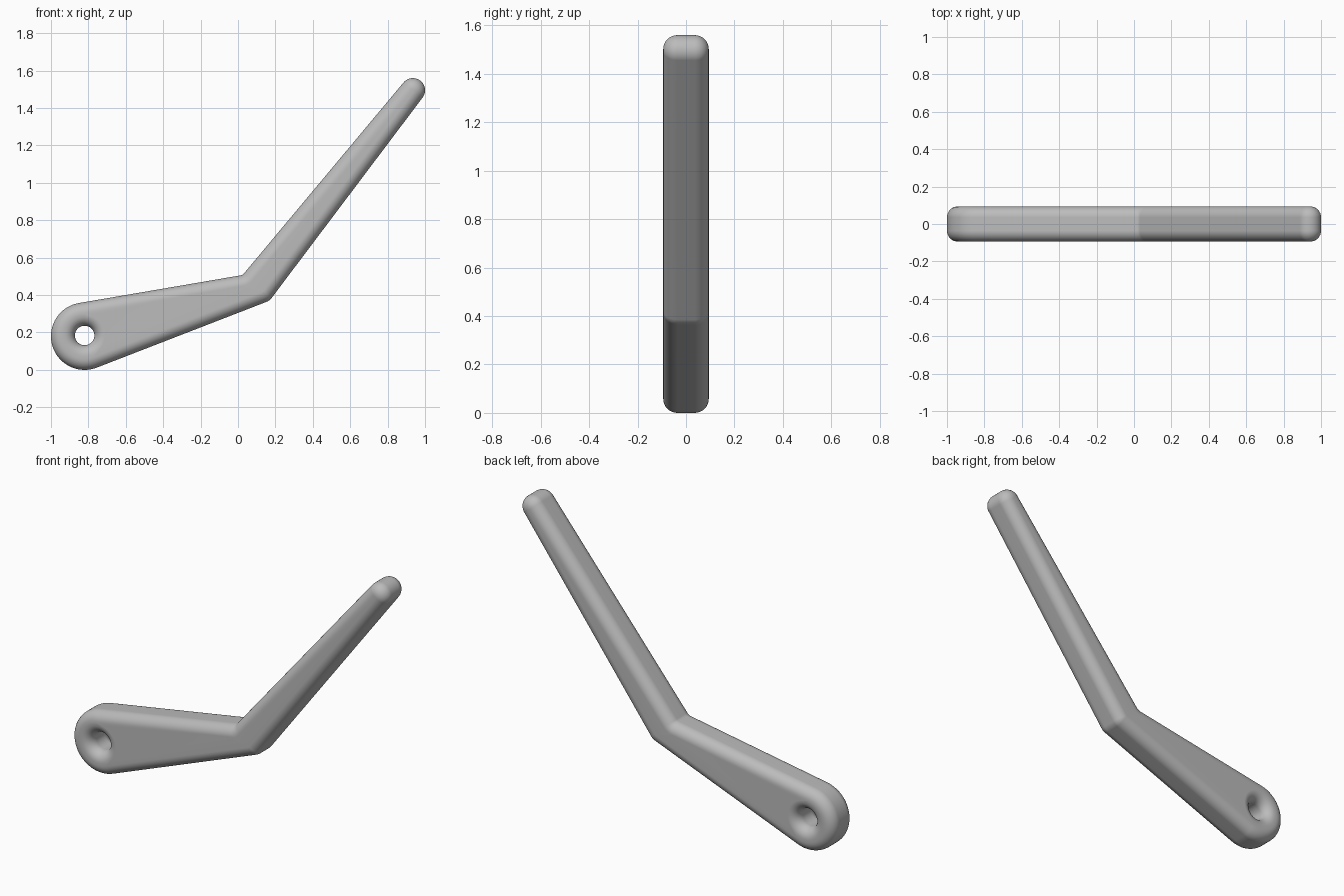
import bpy, bmesh, math
from mathutils import Vector

if "Cube" in bpy.data.objects:
    bpy.data.objects.remove(bpy.data.objects["Cube"])

HALF = 0.094      # half thickness
FILLET = 0.058    # edge rounding
STEPS = 8         # rings per rounded edge

# Outline circles, counterclockwise: centre x, centre z, radius (negative = concave), arc segments
EYE = (-0.82, 0.18, 0.18, 40)
ELBOW = (0.128, 0.424, 0.065, 8)
TIP = (0.935, 1.495, 0.065, 28)
CROOK = (0.009, 0.535, -0.03, 8)
OUTLINE = [EYE, ELBOW, TIP, CROOK]
HOLE = (-0.82, 0.184, 0.052, 40)


def tangent_angle(a, b, inset):
    """Angle of the outward normal of the line touching two circles."""
    span = Vector((b[0] - a[0], b[1] - a[1]))
    lean = (a[2] - b[2]) / span.length
    return math.atan2(span.y, span.x) - math.acos(lean)


def outline_ring(inset):
    points = []
    n = len(OUTLINE)
    for i, c in enumerate(OUTLINE):
        start = tangent_angle(OUTLINE[i - 1], c, inset)
        sweep = (tangent_angle(c, OUTLINE[(i + 1) % n], inset) - start) % math.tau
        if c[2] < 0:
            sweep -= math.tau
        for k in range(c[3] + 1):
            a = start + sweep * k / c[3]
            r = c[2] - inset
            points.append((c[0] + r * math.cos(a), c[1] + r * math.sin(a)))
    return points


def hole_ring(inset):
    x, z, r, n = HOLE
    angles = [-math.tau * k / n for k in range(n)]
    return [(x + (r + inset) * math.cos(a), z + (r + inset) * math.sin(a)) for a in angles]


# Rounded edge profile from front face to back face: (inset, y)
quarter = [k / STEPS * math.pi / 2 for k in range(STEPS + 1)]
front = [(FILLET * (1 - math.sin(a)), -HALF + FILLET * (1 - math.cos(a))) for a in quarter]
profile = front + [(d, -y) for d, y in reversed(front)]

# Sweep the profile around the outline and the hole
bm = bmesh.new()
rims = {0: [], 1: []}
for ring in (outline_ring, hole_ring):
    loops = [[bm.verts.new((x, y, z)) for x, z in ring(d)] for d, y in profile]
    for a, b in zip(loops, loops[1:]):
        for i in range(len(a)):
            j = (i + 1) % len(a)
            bm.faces.new((a[i], a[j], b[j], b[i]))
    for side, loop in enumerate((loops[0], loops[-1])):
        rims[side] += [bm.edges.get((loop[i - 1], loop[i])) for i in range(len(loop))]

# Flat front and back faces
for side, direction in ((0, -1), (1, 1)):
    bmesh.ops.triangle_fill(bm, use_beauty=True, use_dissolve=False,
                            edges=rims[side], normal=(0, direction, 0))
bmesh.ops.recalc_face_normals(bm, faces=bm.faces)

mesh = bpy.data.meshes.new("bent_lever")
bm.to_mesh(mesh)
bm.free()
lever = bpy.data.objects.new("bent_lever", mesh)
bpy.context.collection.objects.link(lever)

# Plain grey finish
grey = bpy.data.materials.new("plain_grey")
grey.use_nodes = True
colour = (0.5, 0.5, 0.5, 1)
grey.diffuse_color = colour
grey.node_tree.nodes["Principled BSDF"].inputs["Base Color"].default_value = colour
mesh.materials.append(grey)

# Smooth shading with flat faces kept flat
bpy.context.view_layer.objects.active = lever
lever.select_set(True)
bpy.ops.object.shade_smooth_by_angle(angle=math.radians(35))
weighted = lever.modifiers.new("weighted_normals", "WEIGHTED_NORMAL")
weighted.keep_sharp = True
